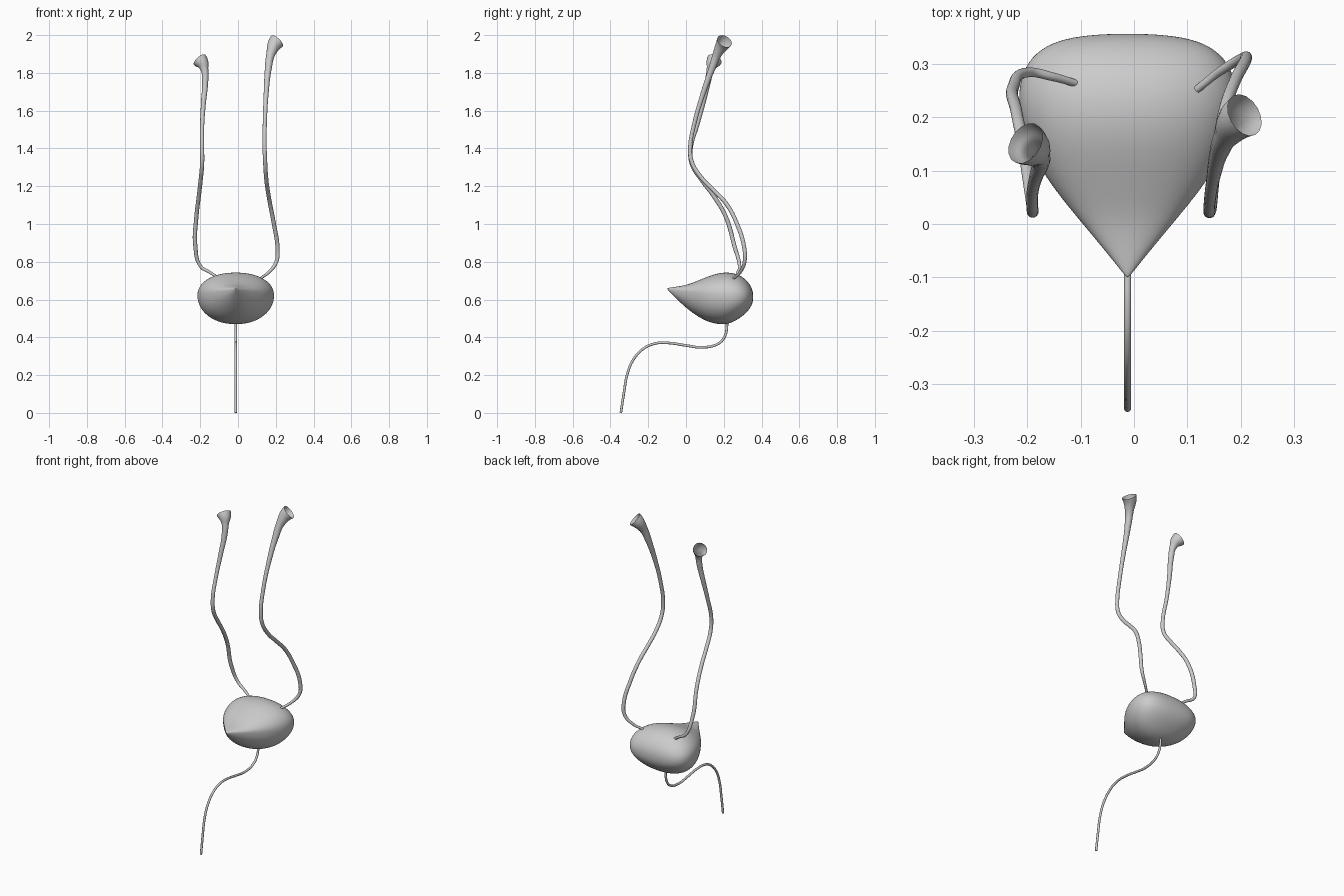
import bpy, bmesh, math
from mathutils import Vector

CX = -0.012  # centre plane of the bladder


def tube(name, points, end_dir=None):
    """Smooth swept tube; points are (x, y, z, radius)."""
    curve = bpy.data.curves.new(name, 'CURVE')
    curve.dimensions = '3D'
    curve.bevel_depth = 1.0
    curve.bevel_resolution = 6
    curve.resolution_u = 8
    spline = curve.splines.new('BEZIER')
    spline.radius_interpolation = 'CARDINAL'
    spline.bezier_points.add(len(points) - 1)
    for bp, (x, y, z, r) in zip(spline.bezier_points, points):
        bp.co = (x, y, z)
        bp.radius = r
        bp.handle_left_type = bp.handle_right_type = 'AUTO'
    if end_dir:
        # aim the open mouth
        bp = spline.bezier_points[-1]
        d = Vector(end_dir).normalized() * 0.03
        bp.handle_left_type = bp.handle_right_type = 'FREE'
        bp.handle_left = bp.co - d
        bp.handle_right = bp.co + d
    ob = bpy.data.objects.new(name, curve)
    bpy.context.collection.objects.link(ob)
    bpy.ops.object.select_all(action='DESELECT')
    bpy.context.view_layer.objects.active = ob
    ob.select_set(True)
    bpy.ops.object.convert(target='MESH')
    bpy.ops.object.shade_smooth()


# bladder: cross-sections along y as (y, half width, top z, widest z, bottom z)
sections = [
    (-0.094, 0.007, 0.662, 0.656, 0.649),
    (-0.060, 0.034, 0.667, 0.650, 0.612),
    (0.000, 0.084, 0.676, 0.642, 0.556),
    (0.050, 0.126, 0.695, 0.636, 0.518),
    (0.100, 0.162, 0.716, 0.630, 0.488),
    (0.150, 0.187, 0.735, 0.626, 0.472),
    (0.200, 0.202, 0.745, 0.624, 0.466),
    (0.250, 0.206, 0.742, 0.622, 0.479),
    (0.295, 0.194, 0.725, 0.620, 0.508),
    (0.328, 0.165, 0.695, 0.618, 0.538),
    (0.348, 0.118, 0.663, 0.616, 0.568),
    (0.355, 0.055, 0.635, 0.615, 0.595),
]
N = 32
bm = bmesh.new()
rings = []
for y, w, top, mid, bot in sections:
    ring = []
    for i in range(N):
        a = 2 * math.pi * i / N
        c, s = math.cos(a), math.sin(a)
        h = top - mid if s > 0 else mid - bot
        x = math.copysign(abs(c) ** 0.93, c) * w
        z = math.copysign(abs(s) ** 0.93, s) * h
        ring.append(bm.verts.new((CX + x, y, mid + z)))
    rings.append(ring)
for a, b in zip(rings, rings[1:]):
    for i in range(N):
        j = (i + 1) % N
        bm.faces.new((a[i], a[j], b[j], b[i]))
for ring, co in ((rings[0], (CX, -0.101, 0.657)), (rings[-1], (CX, 0.356, 0.615))):
    tip = bm.verts.new(co)
    for i in range(N):
        bm.faces.new((ring[i], ring[(i + 1) % N], tip))
bmesh.ops.recalc_face_normals(bm, faces=bm.faces)
for f in bm.faces:
    f.smooth = True
mesh = bpy.data.meshes.new("bladder")
bm.to_mesh(mesh)
bm.free()
bladder = bpy.data.objects.new("bladder", mesh)
bpy.context.collection.objects.link(bladder)
sub = bladder.modifiers.new("smooth", 'SUBSURF')
sub.levels = sub.render_levels = 2

# ureters with flared open upper ends
tube("ureter_left", [
    (-0.105, 0.262, 0.715, 0.007), (-0.150, 0.275, 0.745, 0.008),
    (-0.197, 0.284, 0.775, 0.009), (-0.226, 0.256, 0.885, 0.011),
    (-0.220, 0.210, 1.040, 0.011), (-0.207, 0.145, 1.150, 0.011),
    (-0.198, 0.085, 1.230, 0.011), (-0.190, 0.030, 1.320, 0.011),
    (-0.190, 0.025, 1.400, 0.011), (-0.190, 0.058, 1.520, 0.011),
    (-0.183, 0.090, 1.640, 0.013), (-0.174, 0.115, 1.750, 0.016),
    (-0.178, 0.130, 1.820, 0.021), (-0.203, 0.151, 1.869, 0.041),
], (-0.62, 0.40, 0.68))
tube("ureter_right", [
    (0.118, 0.252, 0.712, 0.007), (0.160, 0.285, 0.742, 0.008),
    (0.203, 0.310, 0.800, 0.010), (0.209, 0.308, 0.875, 0.011),
    (0.190, 0.270, 1.000, 0.011), (0.170, 0.215, 1.105, 0.011),
    (0.158, 0.150, 1.175, 0.011), (0.149, 0.082, 1.245, 0.011),
    (0.144, 0.032, 1.325, 0.011), (0.141, 0.022, 1.400, 0.011),
    (0.142, 0.045, 1.535, 0.011), (0.149, 0.090, 1.690, 0.013),
    (0.160, 0.136, 1.820, 0.018), (0.175, 0.168, 1.905, 0.025),
    (0.207, 0.204, 1.968, 0.042),
], (0.65, 0.38, 0.66))

# urethra
R = 0.0068
path = [(0.217, 0.495), (0.215, 0.440), (0.204, 0.402), (0.170, 0.366),
        (0.085, 0.347), (0.000, 0.357), (-0.090, 0.370), (-0.160, 0.368),
        (-0.225, 0.340), (-0.280, 0.280), (-0.312, 0.200), (-0.328, 0.110), (-0.345, 0.0)]
tube("urethra", [(CX, y, z, R) for y, z in path])
